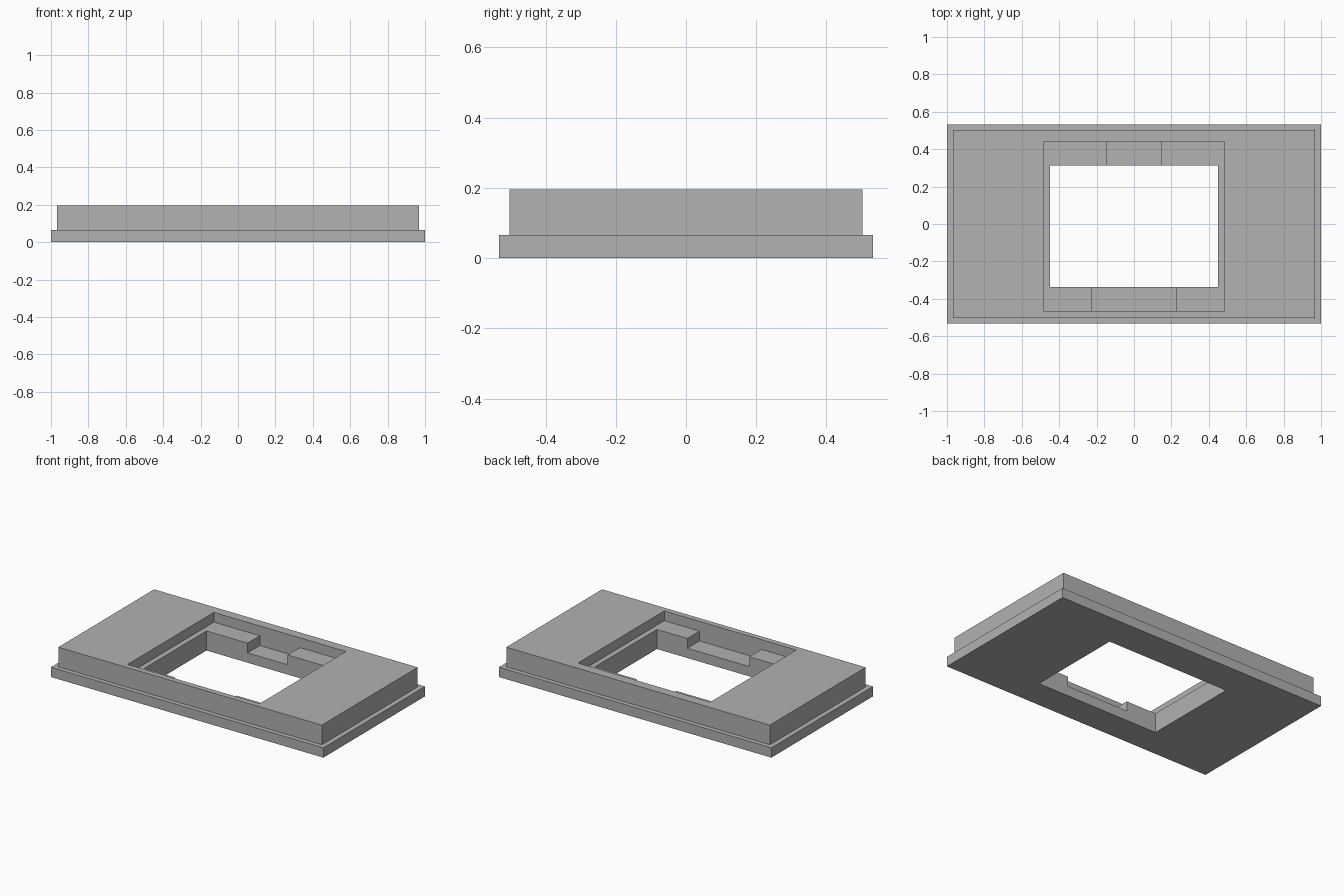
import bpy
import bmesh

cube = bpy.data.objects.get("Cube")
if cube:
    bpy.data.objects.remove(cube, do_unlink=True)

# Heights of the stepped levels
FLANGE_TOP, SHELF, TOP = 0.065, 0.13, 0.195

grey = bpy.data.materials.new("plain_grey")
grey.use_nodes = True
colour = (0.445, 0.445, 0.445, 1)
grey.diffuse_color = colour
grey.node_tree.nodes["Principled BSDF"].inputs["Base Color"].default_value = colour


def box(name, x, y, z):
    """Box spanning the given (min, max) ranges."""
    bm = bmesh.new()
    bmesh.ops.create_cube(bm, size=1)
    for v in bm.verts:
        v.co = [r[0] if c < 0 else r[1] for c, r in zip(v.co, (x, y, z))]
    mesh = bpy.data.meshes.new(name)
    bm.to_mesh(mesh)
    bm.free()
    mesh.materials.append(grey)
    obj = bpy.data.objects.new(name, mesh)
    bpy.context.collection.objects.link(obj)
    return obj


def combine(target, tool, operation):
    """Apply a boolean and discard the tool object."""
    tool.hide_render = True
    mod = target.modifiers.new(tool.name, "BOOLEAN")
    mod.operation, mod.object, mod.solver = operation, tool, "EXACT"
    bpy.context.view_layer.objects.active = target
    bpy.ops.object.modifier_apply(modifier=mod.name)
    bpy.data.objects.remove(tool, do_unlink=True)


# Flange with the raised block on it
frame = box("stepped_frame", (-1, 1), (-0.533, 0.533), (0, FLANGE_TOP))
block = box("raised_block", (-0.967, 0.967), (-0.502, 0.502), (0.03, TOP))
combine(frame, block, "UNION")

# Recess, through opening, and the front and back notches in the shelf
cutters = [
    box("recess", (-0.485, 0.485), (-0.465, 0.44), (SHELF, 0.3)),
    box("opening", (-0.45, 0.45), (-0.338, 0.312), (-0.1, 0.3)),
    box("front_notch", (-0.228, 0.226), (-0.465, -0.2), (FLANGE_TOP, 0.3)),
    box("back_notch", (-0.148, 0.146), (0.2, 0.44), (FLANGE_TOP, 0.3)),
]
for cutter in cutters:
    combine(frame, cutter, "DIFFERENCE")
